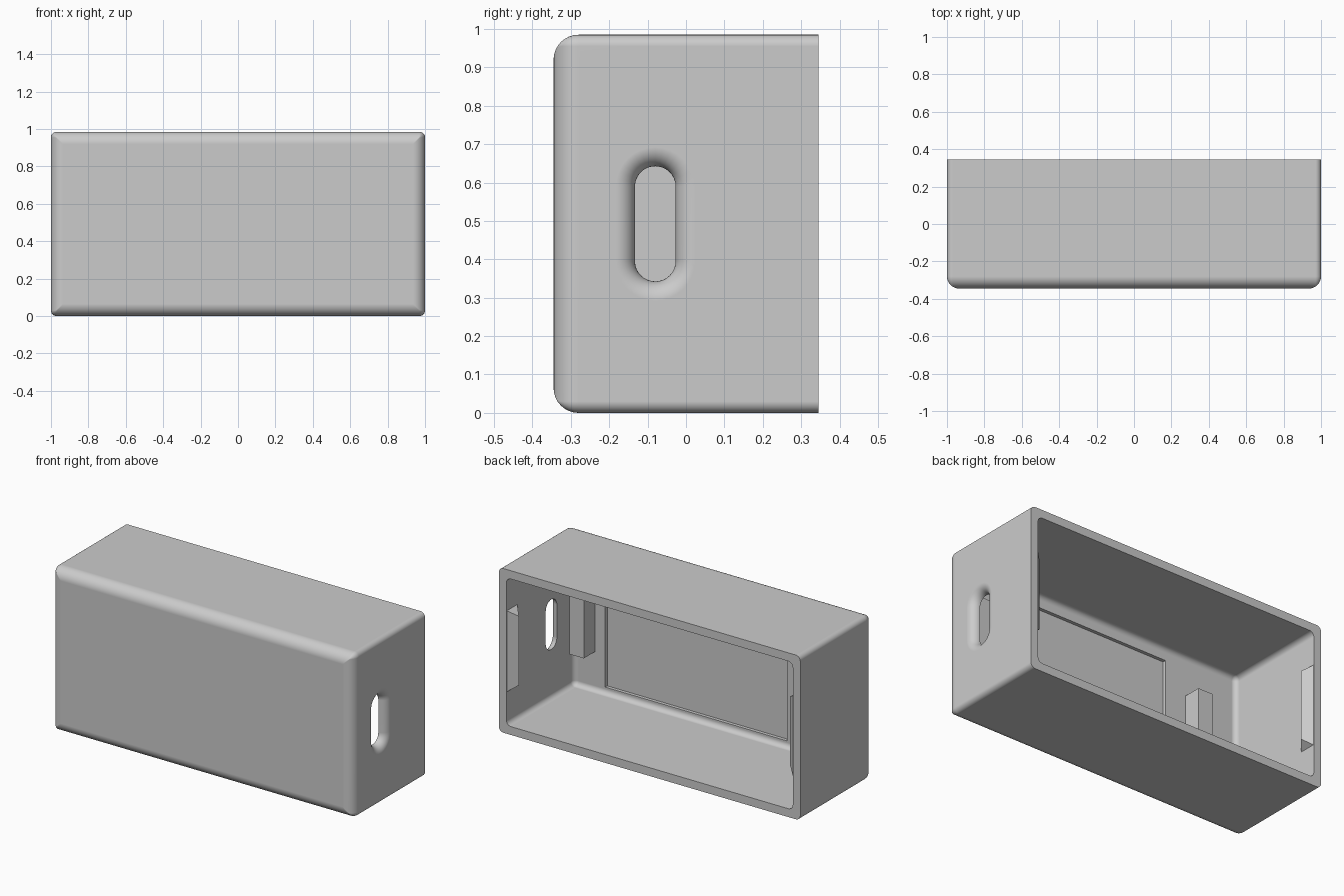
import bpy, bmesh
from math import sin, cos, pi, radians

W, D, H = 1.0, 0.345, 0.985     # half width, half depth, height
T = 0.05                        # wall thickness
MID = H / 2

cube = bpy.data.objects.get("Cube")
if cube:
    bpy.data.objects.remove(cube)

grey = bpy.data.materials.new("plain_grey")
grey.use_nodes = True
COLOUR = (0.6, 0.6, 0.6, 1)
grey.diffuse_color = COLOUR
grey.node_tree.nodes["Principled BSDF"].inputs["Base Color"].default_value = COLOUR


def finish(name, bm):
    bmesh.ops.recalc_face_normals(bm, faces=bm.faces)
    mesh = bpy.data.meshes.new(name)
    bm.to_mesh(mesh)
    bm.free()
    mesh.materials.append(grey)
    ob = bpy.data.objects.new(name, mesh)
    bpy.context.collection.objects.link(ob)
    return ob


def loft(name, rings):
    """Skin closed rings of equal length and cap both ends."""
    bm = bmesh.new()
    loops = [[bm.verts.new(p) for p in ring] for ring in rings]
    n = len(loops[0])
    for a, b in zip(loops, loops[1:]):
        for i in range(n):
            j = (i + 1) % n
            bm.faces.new((a[i], a[j], b[j], b[i]))
    bm.faces.new(loops[0])
    bm.faces.new(loops[-1])
    return finish(name, bm)


def rounded_rect(y, inset, radius, seg=6):
    hx, hz = W - inset - radius, MID - inset - radius
    pts = []
    for q, (sx, sz) in enumerate(((1, 1), (-1, 1), (-1, -1), (1, -1))):
        for k in range(seg + 1):
            a = (q + k / seg) * pi / 2
            pts.append((sx * hx + radius * cos(a), y, MID + sz * hz + radius * sin(a)))
    return pts


def stadium(x, grow, seg=16):
    """Upright slot outline in the side wall."""
    r, cy, half = 0.053 + grow, -0.08, 0.097
    pts = []
    for q, s in enumerate((1, -1)):
        for k in range(seg + 1):
            a = (q + k / seg) * pi
            pts.append((x, cy + r * cos(a), MID + s * half + r * sin(a)))
    return pts


def box(name, x, y, z):
    return loft(name, [[(x[0], y[0], h), (x[1], y[0], h), (x[1], y[1], h), (x[0], y[1], h)]
                       for h in z])


def cut(target, cutter):
    cutter.hide_render = True
    mod = target.modifiers.new("cut", "BOOLEAN")
    mod.operation, mod.solver, mod.object = "DIFFERENCE", "EXACT", cutter
    bpy.ops.object.select_all(action="DESELECT")
    target.select_set(True)
    bpy.context.view_layer.objects.active = target
    bpy.ops.object.modifier_apply(modifier=mod.name)
    bpy.data.objects.remove(cutter)


# Shell: rounded front, open back, filleted cavity
EDGE, CORNER, INNER, STEPS = 0.065, 0.03, 0.03, 8
rings = []
for k in range(STEPS + 1):
    a = (1 - k / STEPS) * pi / 2
    inset = EDGE * (1 - cos(a))
    rings.append(rounded_rect(-D + EDGE * (1 - sin(a)), inset, max(CORNER - inset, 0.003)))
rings.append(rounded_rect(D, 0, CORNER))
rings.append(rounded_rect(D, T, INNER))
for k in range(STEPS + 1):
    a = k / STEPS * pi / 2
    inset = INNER * (1 - cos(a))
    rings.append(rounded_rect(-D + T + INNER * (1 - sin(a)), T + inset,
                              max(INNER - inset, 0.003)))
shell = loft("shell", rings)

# Shallow panel recess inside the front wall
cut(shell, box("recess_cutter", (-0.465, 0.743), (-D + T - 0.02, -D + T + 0.01), (0.09, 0.865)))

# Flared slot through the left wall
flare = [(W - T + T * sin(a), T * (1 - cos(a)))
         for a in (k / 10 * pi / 2 for k in range(11))]
profile = [(W - T - 0.02, 0)] + flare + [(W + 0.02, T)]
cut(shell, loft("slot_cutter", [stadium(x, g) for x, g in profile]))

bpy.ops.object.shade_smooth_by_angle(angle=radians(30))
shell.modifiers.new("even_shading", "WEIGHTED_NORMAL").keep_sharp = True

# Support posts on the inside of the front wall
for side, x in (("left", (0.81, 0.905)), ("right", (-0.70, -0.602))):
    box(side + "_post", x, (-D + T - 0.01, -0.188), (0.285, 0.70))

# Snap ridges inside the side walls by the opening
for side, s in (("left", 1), ("right", -1)):
    wall, tip = s * (W - T), s * (W - T - 0.05)
    y0, y1, ridge = 0.242, 0.342, 0.298
    bm = bmesh.new()
    ends = []
    for d in (-1, 1):
        ends.append([bm.verts.new(p) for p in ((wall, y0, MID + d * 0.243),
                                               (wall, y1, MID + d * 0.243),
                                               (tip, ridge, MID + d * 0.207))])
    low, high = ends
    bm.faces.new(low)
    bm.faces.new(high)
    for i in range(3):
        j = (i + 1) % 3
        bm.faces.new((low[i], low[j], high[j], high[i]))
    finish(side + "_snap_ridge", bm)
